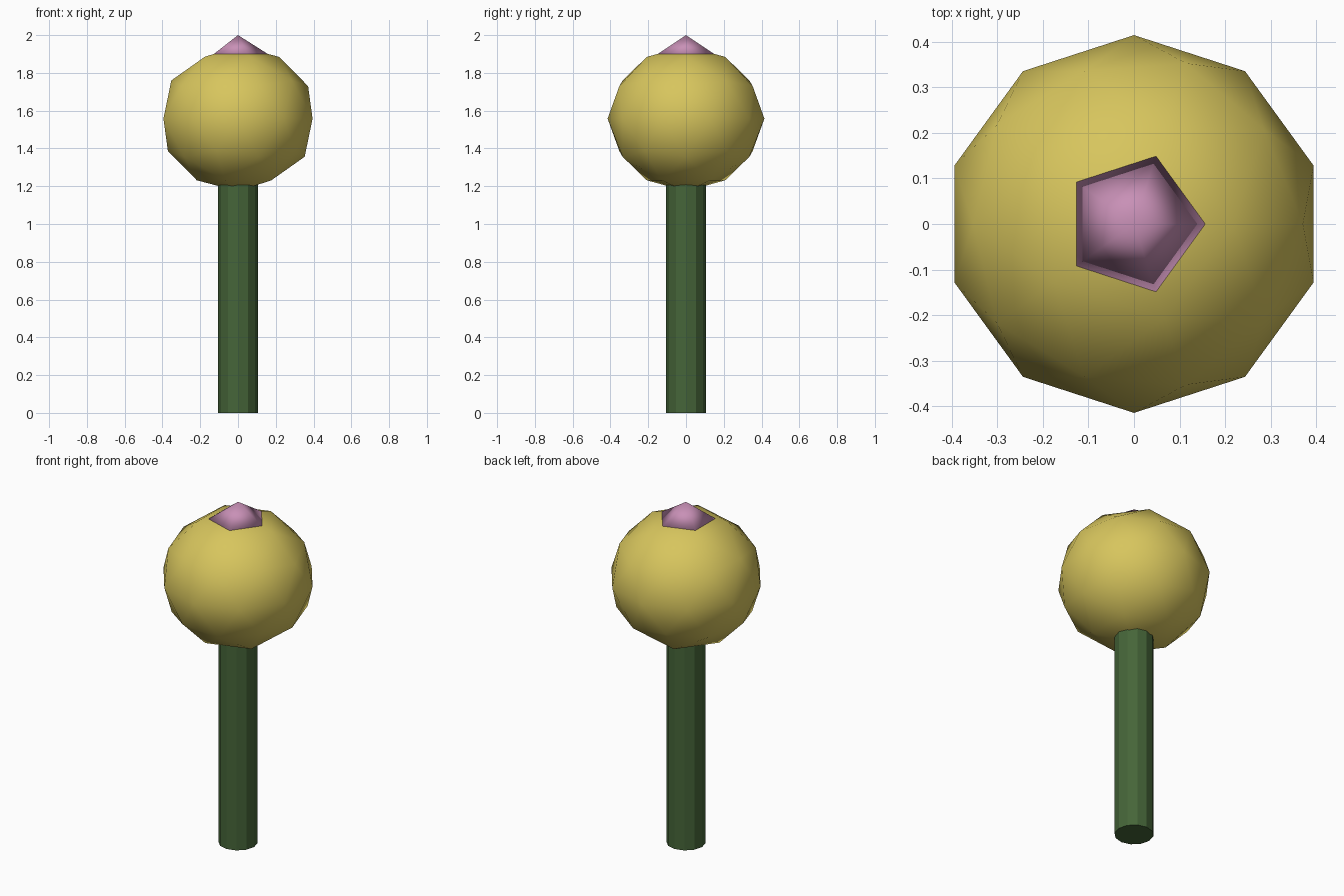
import bpy
import math

if "Cube" in bpy.data.objects:
    bpy.data.objects.remove(bpy.data.objects["Cube"])


def finish(name, color, smooth):
    """Name the active object, colour it and set its shading."""
    ob = bpy.context.object
    ob.name = name
    bpy.ops.object.transform_apply(location=False, rotation=True, scale=True)
    mat = bpy.data.materials.new(name + "_color")
    mat.diffuse_color = (*color, 1.0)
    mat.use_nodes = True
    mat.node_tree.nodes["Principled BSDF"].inputs["Base Color"].default_value = mat.diffuse_color
    ob.data.materials.append(mat)
    if smooth:
        bpy.ops.object.shade_smooth()
    return ob


# Stem: twelve-sided post sunk slightly into the ball
STEM_TOP = 1.21
bpy.ops.mesh.primitive_cylinder_add(vertices=12, radius=0.105, depth=STEM_TOP,
                                    location=(0, 0, STEM_TOP / 2))
finish("stem", (0.060, 0.130, 0.040), False)

# Ball: low-poly icosphere, a little flattened
bpy.ops.mesh.primitive_ico_sphere_add(subdivisions=2, radius=1.0,
                                      location=(0, 0, 1.558))
bpy.context.object.scale = (0.415, 0.415, 0.384)
finish("ball", (0.68, 0.56, 0.11), True)

# Tip: five-sided cone on top, one corner pointing to +x
TIP_BASE = 1.893
bpy.ops.mesh.primitive_cone_add(vertices=5, radius1=0.169, radius2=0,
                                depth=2.0 - TIP_BASE,
                                location=(0, 0, (2.0 + TIP_BASE) / 2),
                                rotation=(0, 0, -math.pi / 2))
finish("tip", (0.58, 0.28, 0.47), True)
